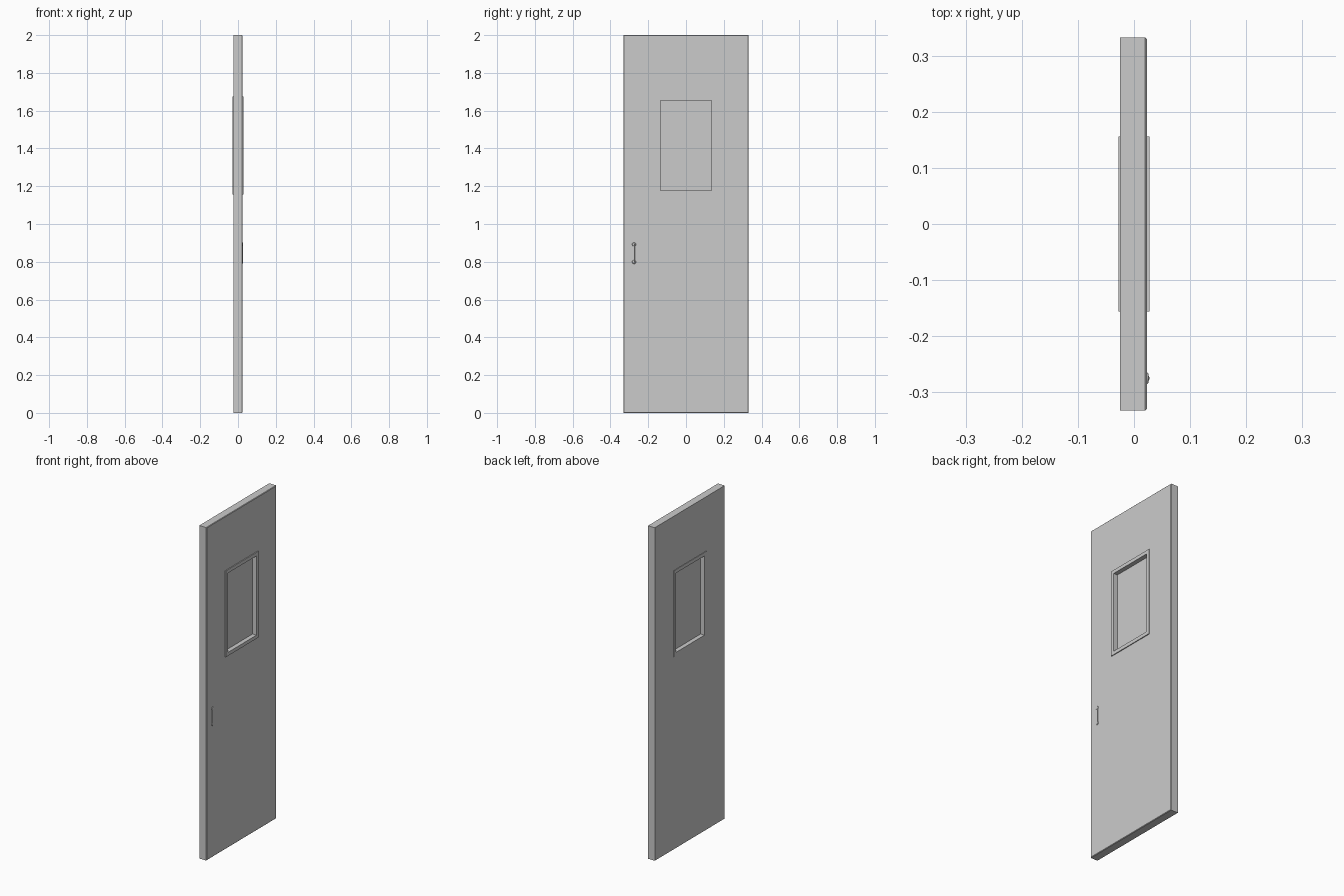
import bpy, bmesh
from mathutils import Matrix, Vector

if "Cube" in bpy.data.objects:
    bpy.data.objects.remove(bpy.data.objects["Cube"])


def finish(name, bm, smooth=False):
    bmesh.ops.recalc_face_normals(bm, faces=bm.faces[:])
    mesh = bpy.data.meshes.new(name)
    bm.to_mesh(mesh)
    bm.free()
    ob = bpy.data.objects.new(name, mesh)
    bpy.context.collection.objects.link(ob)
    if smooth:
        bpy.context.view_layer.objects.active = ob
        ob.select_set(True)
        bpy.ops.object.shade_smooth_by_angle()
        ob.select_set(False)
    return ob


def ring(name, loops):
    """Closed ring lofted through rectangles given as (x, half_width, z_low, z_high)."""
    bm = bmesh.new()
    rows = [[bm.verts.new((x, y, z)) for y, z in ((-w, lo), (w, lo), (w, hi), (-w, hi))]
            for x, w, lo, hi in loops]
    for i, a in enumerate(rows):
        b = rows[(i + 1) % len(rows)]
        for j in range(4):
            k = (j + 1) % 4
            bm.faces.new((a[j], a[k], b[k], b[j]))
    return finish(name, bm)


def box(name, lo, hi):
    lo, hi = Vector(lo), Vector(hi)
    bm = bmesh.new()
    bmesh.ops.create_cube(bm, size=1, matrix=Matrix.Translation((lo + hi) / 2)
                          @ Matrix.Diagonal((hi - lo).to_4d()))
    return finish(name, bm)


# window opening and surround
OPEN = (0.135, 1.177, 1.653)
TRIM = (0.156, 1.156, 1.674)

# door leaf with window hole, narrow chamfer around the +x face
ring("door_leaf", [(-0.025, 0.332, 0, 2), (0.02, 0.332, 0, 2),
                   (0.023, 0.329, 0.003, 1.997),
                   (0.023, *OPEN), (-0.025, *OPEN)])

# raised window trim on both faces
for name, a, b in (("window_trim_outer", 0.022, 0.028), ("window_trim_inner", -0.028, -0.024)):
    ring(name, [(a, *TRIM), (b, *TRIM), (b, *OPEN), (a, *OPEN)])

# pane in the middle of the opening
box("window_pane", (-0.002, -0.136, 1.176), (0.002, 0.136, 1.654))

# small pull handle: two mounting bosses joined by a slim bar
HY = -0.275
for name, z in (("handle_boss_top", 0.892), ("handle_boss_bottom", 0.799)):
    bm = bmesh.new()
    bmesh.ops.create_cone(bm, cap_ends=True, segments=20, radius1=0.011, radius2=0.008,
                          depth=0.004, matrix=Matrix.Translation((0.0242, HY, z))
                          @ Matrix.Rotation(1.5707963, 4, 'Y'))
    finish(name, bm, True)

bar = box("handle_bar", (0.0225, HY - 0.004, 0.796), (0.0272, HY + 0.004, 0.895))
bevel = bar.modifiers.new("soft_edges", 'BEVEL')
bevel.width = 0.0015
bevel.segments = 2
